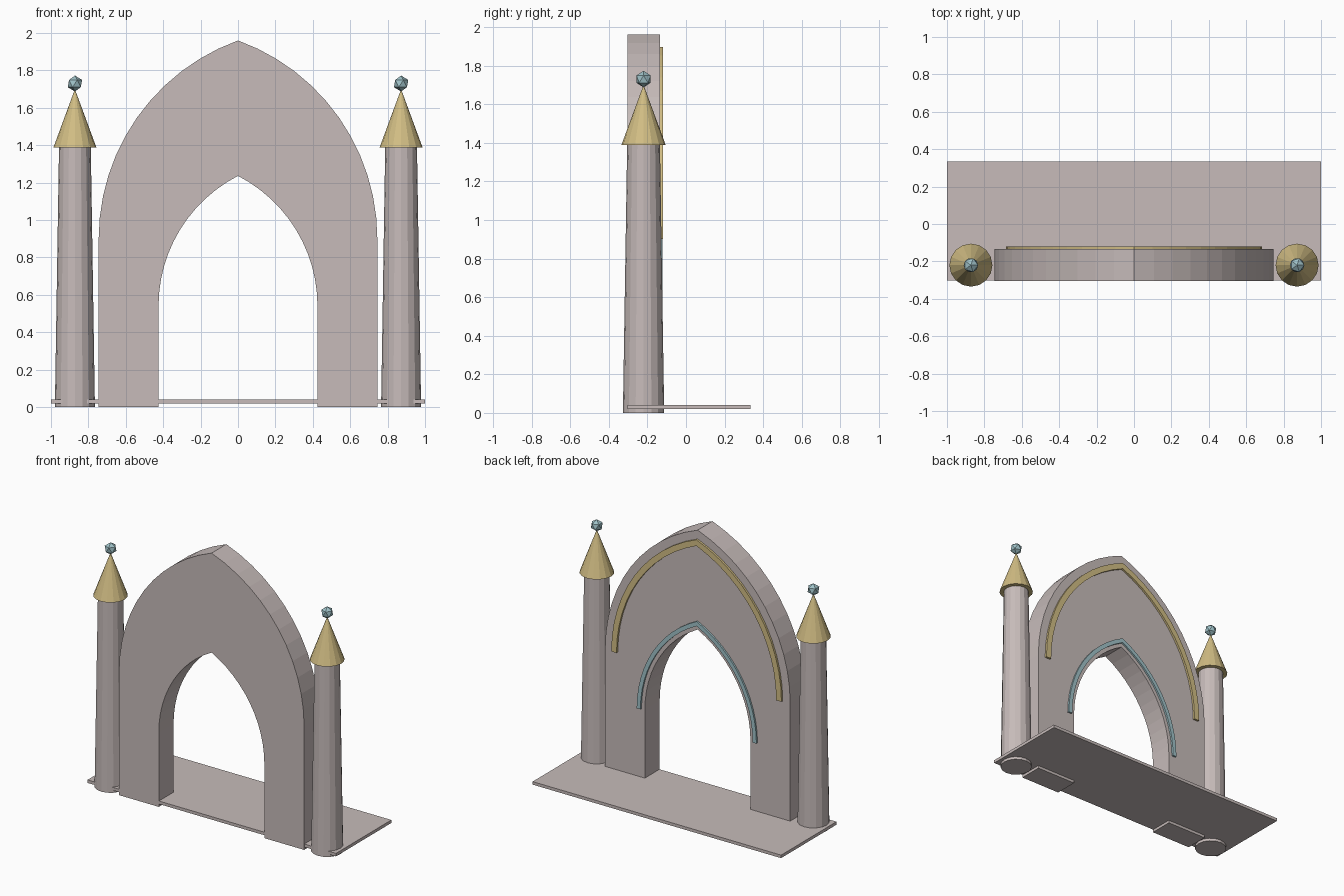
import bpy, bmesh, math

if "Cube" in bpy.data.objects:
    bpy.data.objects.remove(bpy.data.objects["Cube"])


def material(name, rgb):
    m = bpy.data.materials.new(name)
    m.diffuse_color = (*rgb, 1)
    m.use_nodes = True
    m.node_tree.nodes["Principled BSDF"].inputs["Base Color"].default_value = m.diffuse_color
    return m


STONE = material("pale stone", (0.57, 0.50, 0.49))
GOLD = material("soft gold", (0.64, 0.51, 0.23))
CRYSTAL = material("pale blue crystal", (0.35, 0.54, 0.58))


def finish(bm, name, mat):
    bmesh.ops.recalc_face_normals(bm, faces=bm.faces)
    me = bpy.data.meshes.new(name)
    bm.to_mesh(me)
    bm.free()
    me.materials.append(mat)
    ob = bpy.data.objects.new(name, me)
    bpy.context.collection.objects.link(ob)
    return ob


def pointed_arc(half, spring, c, n=12):
    """Gothic arc from left springing over the apex to the right springing."""
    r = half + c
    top = math.acos(c / r)
    left = [(c - r * math.cos(top * i / n), spring + r * math.sin(top * i / n))
            for i in range(n + 1)]
    return left + [(-x, z) for x, z in reversed(left[:-1])]


def plate(name, outline, y0, y1, mat):
    """Extrude an x-z outline from y0 to y1."""
    bm = bmesh.new()
    face = bm.faces.new([bm.verts.new((x, y0, z)) for x, z in outline])
    ext = bmesh.ops.extrude_face_region(bm, geom=[face])
    for v in ext["geom"]:
        if isinstance(v, bmesh.types.BMVert):
            v.co.y = y1
    return finish(bm, name, mat)


def cone(name, x, y, z0, z1, r0, r1, mat):
    bpy.ops.mesh.primitive_cone_add(vertices=16, radius1=r0, radius2=r1, depth=z1 - z0,
                                    location=(x, y, (z0 + z1) / 2))
    ob = bpy.context.object
    ob.name = name
    ob.data.materials.append(mat)


# Curve settings: springing height and centre offset
OUT = (0.90, 0.382)
INN = (0.54, 0.358)
BACK = -0.134

# Arch wall with pointed opening
outer = pointed_arc(0.745, *OUT)
inner = pointed_arc(0.425, *INN)
outline = ([(-0.745, 0)] + outer + [(0.745, 0), (0.425, 0)]
           + inner[::-1] + [(-0.425, 0)])
plate("arch_wall", outline, -0.304, BACK, STONE)

# Raised bands on the rear face, concentric with the arch curves
for name, r_out, r_in, curve, mat, y1 in (
        ("outer_band", 0.685, 0.643, OUT, GOLD, -0.119),
        ("inner_band", 0.482, 0.452, INN, CRYSTAL, -0.121)):
    band = pointed_arc(r_out, *curve) + pointed_arc(r_in, *curve)[::-1]
    plate(name, band, BACK - 0.005, y1, mat)

# Floor slab
plate("floor_slab", [(-1, 0.02), (-1, 0.042), (1, 0.042), (1, 0.02)], -0.302, 0.335, STONE)

# Side towers with roofs and crystal finials
for side, s in (("left", -1), ("right", 1)):
    x, y = s * 0.872, -0.22
    cone(side + "_tower", x, y, 0, 1.39, 0.107, 0.085, STONE)
    cone(side + "_roof", x, y, 1.388, 1.70, 0.115, 0, GOLD)
    bpy.ops.mesh.primitive_ico_sphere_add(subdivisions=1, radius=0.043, location=(x, y, 1.73))
    gem = bpy.context.object
    gem.name = side + "_finial"
    gem.data.materials.append(CRYSTAL)
